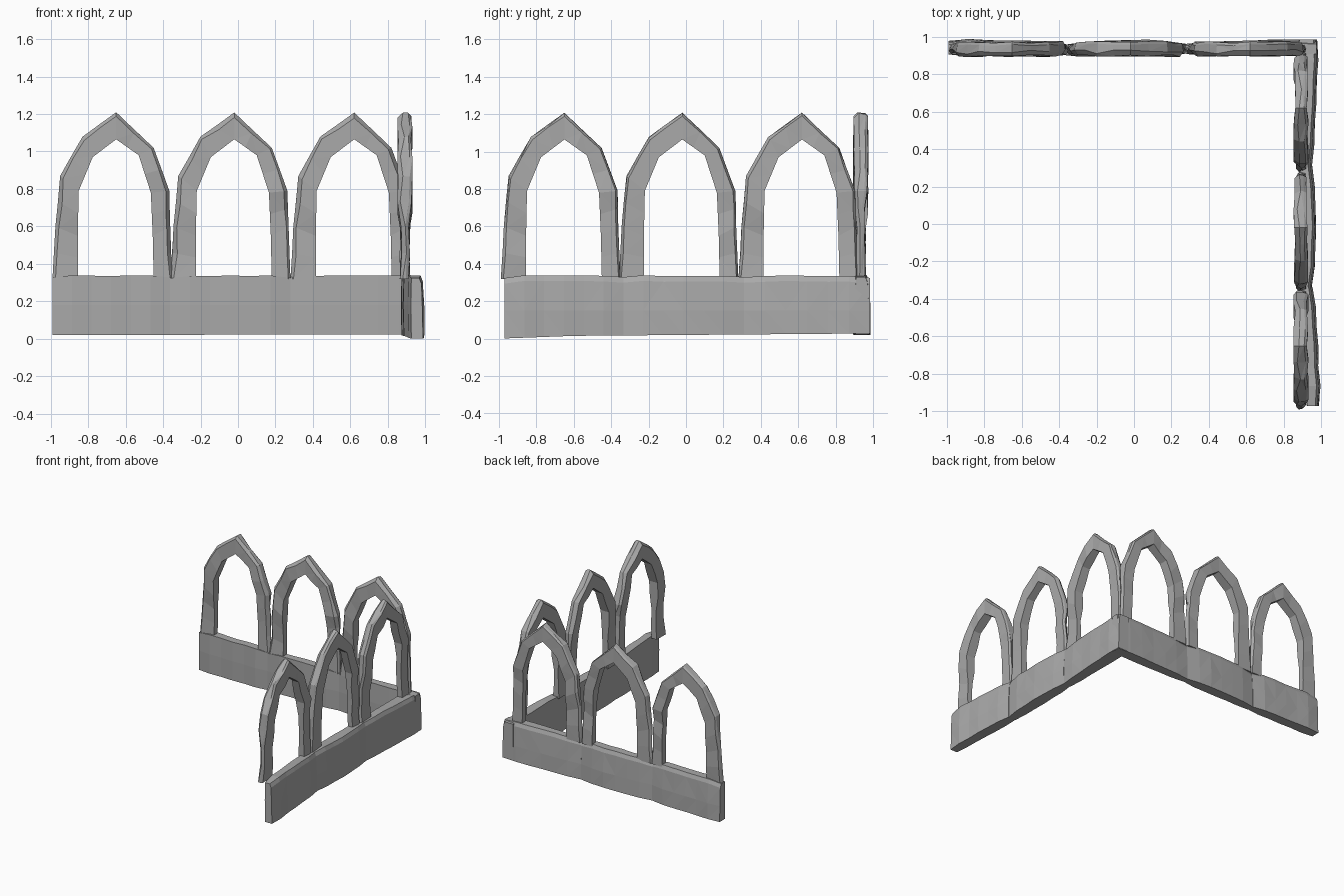
import bpy, bmesh, random

if "Cube" in bpy.data.objects:
    bpy.data.objects.remove(bpy.data.objects["Cube"])

stone = bpy.data.materials.new("grey stone")
stone.use_nodes = True
GREY = (0.4, 0.4, 0.4, 1)
stone.diffuse_color = GREY
stone.node_tree.nodes["Principled BSDF"].inputs["Base Color"].default_value = GREY

random.seed(4)


def jit(a):
    return random.uniform(-a, a)


# wall space is (along, depth outwards, height); each wall maps it to the world
def back_wall(u, w, z):
    return (u, w, z)


def right_wall(u, w, z):
    return (w, u, z)


def finish(bm, name):
    bmesh.ops.triangulate(bm, faces=[f for f in bm.faces if len(f.verts) > 3])
    bmesh.ops.recalc_face_normals(bm, faces=bm.faces)
    mesh = bpy.data.meshes.new(name)
    bm.to_mesh(mesh)
    bm.free()
    mesh.materials.append(stone)
    bpy.context.collection.objects.link(bpy.data.objects.new(name, mesh))


def loft(rings, name):
    """Skin a run of equal rings and cap both ends."""
    bm = bmesh.new()
    rows = [[bm.verts.new(p) for p in ring] for ring in rings]
    n = len(rows[0])
    for a, b in zip(rows, rows[1:]):
        for i in range(n):
            j = (i + 1) % n
            bm.faces.new((a[i], a[j], b[j], b[i]))
    bm.faces.new(rows[0])
    bm.faces.new(rows[-1])
    finish(bm, name)


def lerp_profile(points, x):
    """Piecewise linear value at x."""
    for (x0, y0), (x1, y1) in zip(points, points[1:]):
        if x <= x1:
            break
    return y0 + (y1 - y0) * (x - x0) / (x1 - x0)


def midpoints(points):
    out = [points[0]]
    for a, b in zip(points, points[1:]):
        out += [((a[0] + b[0]) / 2, (a[1] + b[1]) / 2), b]
    return out


# pointed arch outlines, relative to the arch centre
OUTER = midpoints([(-.34, .32), (-.325, .6), (-.3, .87), (-.18, 1.08), (0, 1.21),
                   (.2, 1.02), (.285, .79), (.29, .6), (.3, .32)])
INNER = midpoints([(-.205, .32), (-.205, .55), (-.2, .79), (-.125, .97), (0, 1.065),
                   (.12, .98), (.185, .78), (.195, .55), (.2, .32)])


def arch(place, centre, near, far, name):
    rings = []
    last = len(OUTER) - 1
    for i, ((ox, oz), (ix, iz)) in enumerate(zip(OUTER, INNER)):
        # chipped outer rim with an uneven chamfer on both sides
        chip = 0 if i in (0, last) else random.uniform(0, .02)
        waist = .012 if oz < .7 else 0
        n = near + waist + jit(.006)
        f = far - waist + jit(.006)

        def rim(t, w):
            return place(centre + ox + (ix - ox) * t, w, oz + (iz - oz) * t)

        rings.append([
            place(centre + ix, n, iz), rim(.12 + chip * 6, n),
            rim(chip, n + .014 + chip), rim(random.uniform(0, .08), f - .014),
            rim(.1 + chip * 3, f), place(centre + ix, f, iz)])
    loft(rings, name)


def plinth(place, start, end, near, far, low, name):
    rings = []
    steps = 6
    for i in range(steps + 1):
        u = start + (end - start) * i / steps
        shrink = .01 if i in (0, steps) else 0
        n = lerp_profile(near, u) + shrink + jit(.003)
        f = lerp_profile(far, u) - shrink + jit(.003)
        z0 = lerp_profile(low, u)
        z1 = .337 - shrink + jit(.003)
        rings.append([place(u, n, z0), place(u, n - .003, .18), place(u, n, z1),
                      place(u, f - .02, z1), place(u, f - .008, z1 - .03),
                      place(u, f + jit(.003), .15), place(u, f, z0)])
    loft(rings, name)


CENTRES = (-.65, -.02, .62)
WALLS = {
    "back": dict(place=back_wall, joints=(-.99, -.363, .28, .975),
                 near=[(-1, .9), (-.35, .893), (0, .9), (1, .9)],
                 far=[(-1, .99), (-.35, .97), (0, .985), (.3, .97), (1, .99)],
                 low=[(-1, .02), (1, .025)], arch_near=.897, arch_far=.97),
    "right": dict(place=right_wall, joints=(-.97, -.335, .31, .985),
                  near=[(-1, .918), (-.35, .875), (1, .875)],
                  far=[(-1, 1), (-.35, .96), (0, .97), (.3, .957), (1, .985)],
                  low=[(-1, 0), (-.6, .015), (1, .028)], arch_near=.855, arch_far=.925),
}

for side, w in WALLS.items():
    for k, centre in enumerate(CENTRES):
        plinth(w["place"], w["joints"][k], w["joints"][k + 1], w["near"], w["far"],
               w["low"], f"{side}_wall_base_{k + 1}")
        # the nearest side arch leans slightly outwards at the free end
        arch(w["place"], centre, w["arch_near"], w["arch_far"], f"{side}_wall_arch_{k + 1}")
